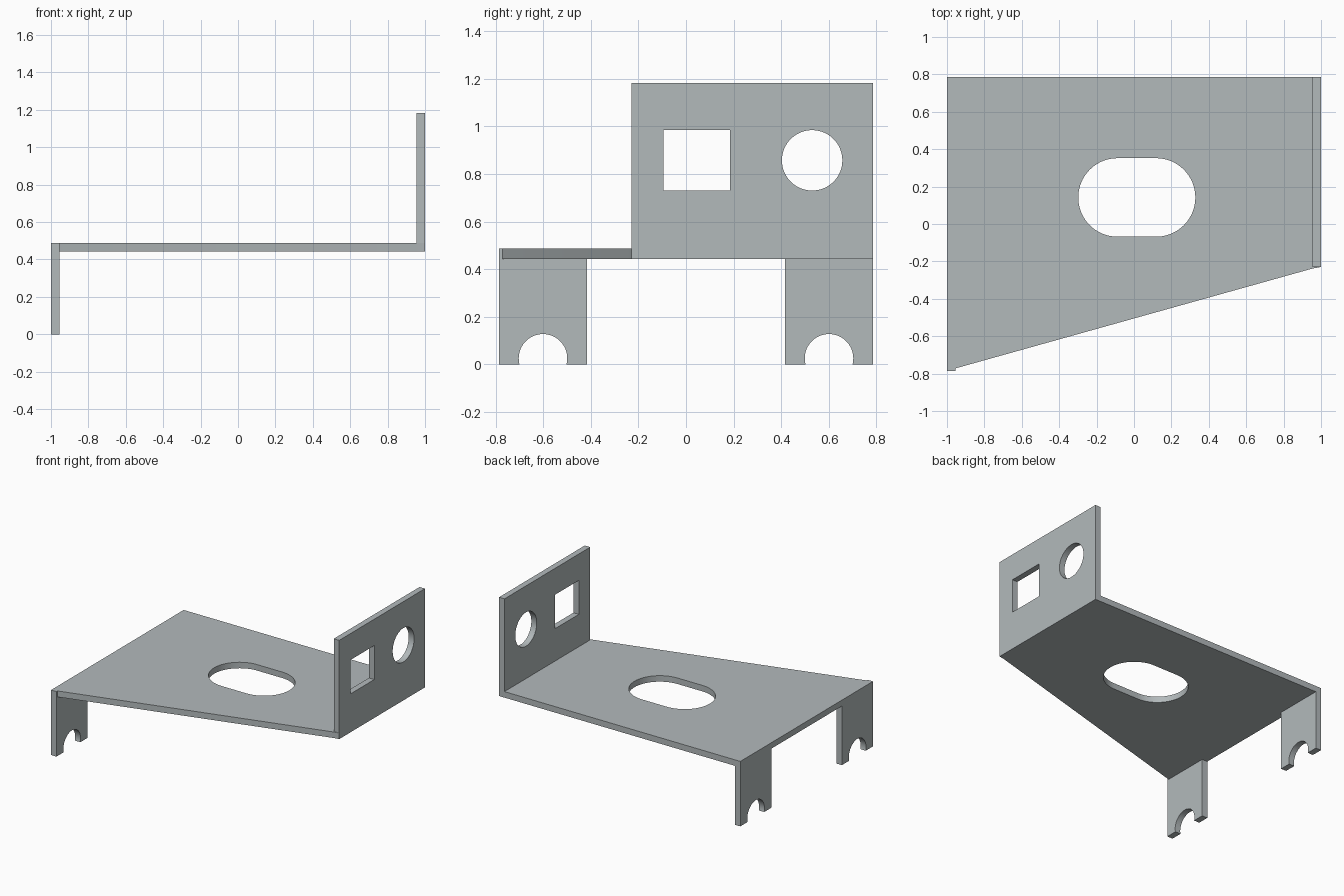
import bpy, bmesh
from math import sin, cos, radians
from mathutils import Matrix

if "Cube" in bpy.data.objects:
    bpy.data.objects.remove(bpy.data.objects["Cube"])

# Profile (u, v) -> (y, z), extruded along x
SIDE = Matrix(((0, 0, 1, 0), (1, 0, 0, 0), (0, 1, 0, 0), (0, 0, 0, 1)))
T = 0.045               # sheet thickness
Z0, Z1 = 0.442, 0.487   # plate bottom and top
W = 0.785               # half depth

steel = bpy.data.materials.new("blue_grey_steel")
steel.diffuse_color = (0.45, 0.49, 0.50, 1)
steel.use_nodes = True
steel.node_tree.nodes["Principled BSDF"].inputs["Base Color"].default_value = steel.diffuse_color


def arc(cx, cy, r, a0, a1, n):
    return [(cx + r * cos(radians(a0 + (a1 - a0) * i / n)),
             cy + r * sin(radians(a0 + (a1 - a0) * i / n))) for i in range(n + 1)]


def sheet(name, loops, matrix):
    """Extrude an outline with hole loops into a flat sheet."""
    cu = bpy.data.curves.new(name + "_profile", 'CURVE')
    cu.dimensions = '2D'
    cu.fill_mode = 'BOTH'
    cu.extrude = T / 2
    for pts in loops:
        sp = cu.splines.new('POLY')
        sp.points.add(len(pts) - 1)
        for p, (u, v) in zip(sp.points, pts):
            p.co = (u, v, 0, 1)
        sp.use_cyclic_u = True
    tmp = bpy.data.objects.new(name + "_tmp", cu)
    me = bpy.data.meshes.new_from_object(tmp)
    bpy.data.objects.remove(tmp)
    bpy.data.curves.remove(cu)
    me.name = name
    me.transform(matrix)
    bm = bmesh.new()
    bm.from_mesh(me)
    bmesh.ops.remove_doubles(bm, verts=bm.verts, dist=1e-5)
    bmesh.ops.recalc_face_normals(bm, faces=bm.faces)
    bm.to_mesh(me)
    bm.free()
    me.materials.clear()
    me.materials.append(steel)
    ob = bpy.data.objects.new(name, me)
    bpy.context.collection.objects.link(ob)
    # smooth the hole walls, keep sheet edges sharp
    bpy.ops.object.select_all(action='DESELECT')
    ob.select_set(True)
    bpy.context.view_layer.objects.active = ob
    bpy.ops.object.shade_smooth_by_angle(angle=radians(30))
    return ob


# Base plate with slanted front edge and rounded slot
outline = [(-1, W), (1, W), (1, -0.23), (1 - T, -0.238),
           (-1 + T, -0.772), (-1 + T, -W), (-1, -W)]
slot = arc(0.118, 0.142, 0.21, -90, 90, 32) + arc(-0.088, 0.142, 0.21, 90, 270, 32)
sheet("base_plate", [outline, slot], Matrix.Translation((0, 0, (Z0 + Z1) / 2)))

# Upright wall with square and round windows
wall = [(-0.23, Z1), (W, Z1), (W, 1.182), (-0.23, 1.182)]
square = [(-0.095, 0.73), (0.185, 0.73), (0.185, 0.984), (-0.095, 0.984)]
circle = arc(0.53, 0.857, 0.127, 0, 360, 64)[:-1]
sheet("upright_wall", [wall, square, circle],
      Matrix.Translation((1 - T / 2, 0, 0)) @ SIDE)

# Two mirrored legs with round notches at the foot
notch = arc(0.601, 0.025, 0.102, -14.2, 194.2, 40)
leg = [(W, 0)] + notch + [(0.417, 0), (0.417, Z0), (W, Z0)]
for name, s in (("front_leg", -1), ("back_leg", 1)):
    sheet(name, [[(s * y, max(z, 0)) for y, z in leg]],
          Matrix.Translation((-1 + T / 2, 0, 0)) @ SIDE)
